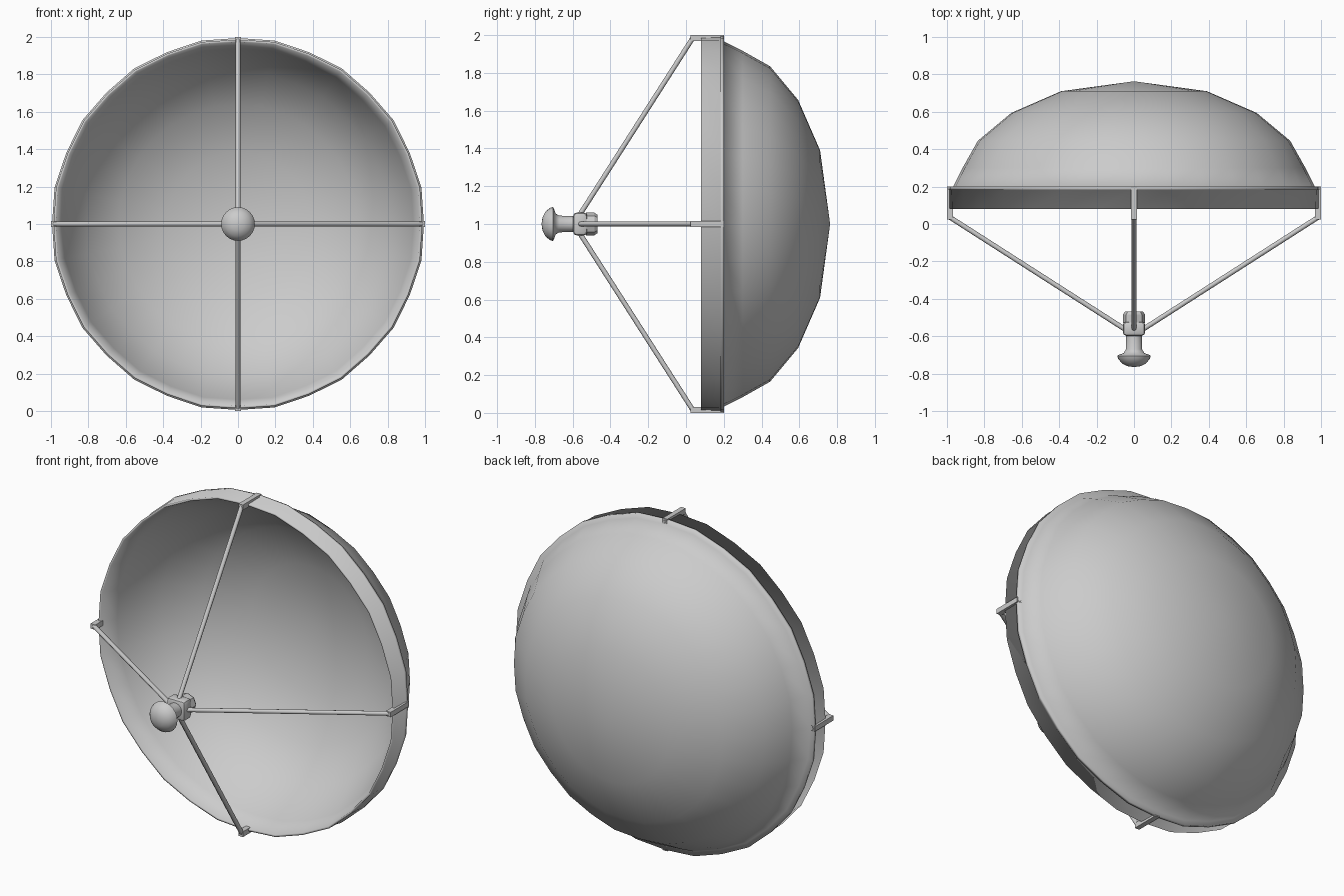
import bpy, bmesh, math
from mathutils import Vector, Matrix

cube = bpy.data.objects.get("Cube")
if cube:
    bpy.data.objects.remove(cube, do_unlink=True)

CENTRE = Vector((0, 0, 1))

grey = bpy.data.materials.new("light_grey")
grey.use_nodes = True
colour = (0.6, 0.6, 0.6, 1)
grey.diffuse_color = colour
grey.node_tree.nodes["Principled BSDF"].inputs["Base Color"].default_value = colour


def finish(name, bm, smooth=True):
    bmesh.ops.recalc_face_normals(bm, faces=bm.faces)
    for f in bm.faces:
        f.smooth = smooth
    mesh = bpy.data.meshes.new(name)
    bm.to_mesh(mesh)
    bm.free()
    mesh.materials.append(grey)
    obj = bpy.data.objects.new(name, mesh)
    bpy.context.collection.objects.link(obj)
    return obj


def sharpen(obj, degrees):
    bpy.ops.object.select_all(action="DESELECT")
    obj.select_set(True)
    bpy.context.view_layer.objects.active = obj
    bpy.ops.object.shade_smooth_by_angle(angle=math.radians(degrees))


def lathe(name, profile, sides, flatten=1.0):
    """Turn (radius, y) points around the dish axis; flatten pulls in every other corner."""
    bm = bmesh.new()
    rings = []
    for r, y in profile:
        if r == 0:
            rings.append([bm.verts.new((0, y, 1))] * sides)
            continue
        ring = []
        for i in range(sides):
            a = math.tau * i / sides
            rr = r * (1 if i % 2 else flatten)
            ring.append(bm.verts.new((rr * math.cos(a), y, 1 + rr * math.sin(a))))
        rings.append(ring)
    for a, b in zip(rings, rings[1:]):
        for i in range(sides):
            j = (i + 1) % sides
            bm.faces.new(dict.fromkeys((a[i], a[j], b[j], b[i])))
    return finish(name, bm)


def box(name, centre, size, bevel=0):
    bm = bmesh.new()
    bmesh.ops.create_cube(bm, size=1, matrix=Matrix.Translation(centre) @ Matrix.Diagonal((*size, 1)))
    if bevel:
        bmesh.ops.bevel(bm, geom=bm.edges[:], offset=bevel, segments=2, profile=0.5, affect="EDGES")
    return finish(name, bm, False)


def rod(name, start, end, radius):
    axis = end - start
    place = Matrix.Translation((start + end) / 2) @ axis.to_track_quat("Z", "Y").to_matrix().to_4x4()
    bm = bmesh.new()
    bmesh.ops.create_cone(bm, cap_ends=True, segments=8, radius1=radius, radius2=radius,
                          depth=axis.length, matrix=place)
    obj = finish(name, bm)
    sharpen(obj, 50)


# Dish: back shell, rim flange, front band and inner bowl
back = [(0, 0.763), (0.392, 0.71), (0.66, 0.594), (0.84, 0.445), (0.922, 0.3), (0.972, 0.2)]
rim = [(1.0, 0.2), (1.0, 0.182), (0.994, 0.182), (0.992, 0.08), (0.98, 0.08)]
bowl = [(0.944, 0.19), (0.895, 0.285), (0.815, 0.423), (0.64, 0.568), (0.382, 0.681), (0, 0.733)]
lathe("dish", back + rim + bowl, 32, 0.994)

# Receiver: mushroom cap on a short neck
cap = [(0, -0.765), (0.035, -0.76), (0.065, -0.745), (0.085, -0.72), (0.09, -0.705),
       (0.08, -0.699), (0.055, -0.69), (0.044, -0.67), (0.042, -0.59), (0, -0.59)]
sharpen(lathe("receiver", cap, 24), 60)

# Hub: chamfered block with a collar behind it
sharpen(box("hub", CENTRE + Vector((0, -0.56, 0)), (0.12, 0.075, 0.12), 0.018), 40)
collar = [(0, -0.53), (0.06, -0.53), (0.06, -0.485), (0.048, -0.468), (0, -0.468)]
sharpen(lathe("hub_collar", collar, 8), 30)

# Four struts, each ending in a rim bracket
directions = {"left": (1, 0, 0), "top": (0, 0, 1), "right": (-1, 0, 0), "bottom": (0, 0, -1)}
for side, d in directions.items():
    out = Vector(d)
    rod(side + "_strut", CENTRE + out * 0.045 + Vector((0, -0.565, 0)),
        CENTRE + out * 0.983 + Vector((0, 0.035, 0)), 0.013)
    size = [0.032 if abs(c) else 0.03 for c in d]
    size[1] = 0.175
    box(side + "_bracket", CENTRE + out * 0.984 + Vector((0, 0.1125, 0)), size)
